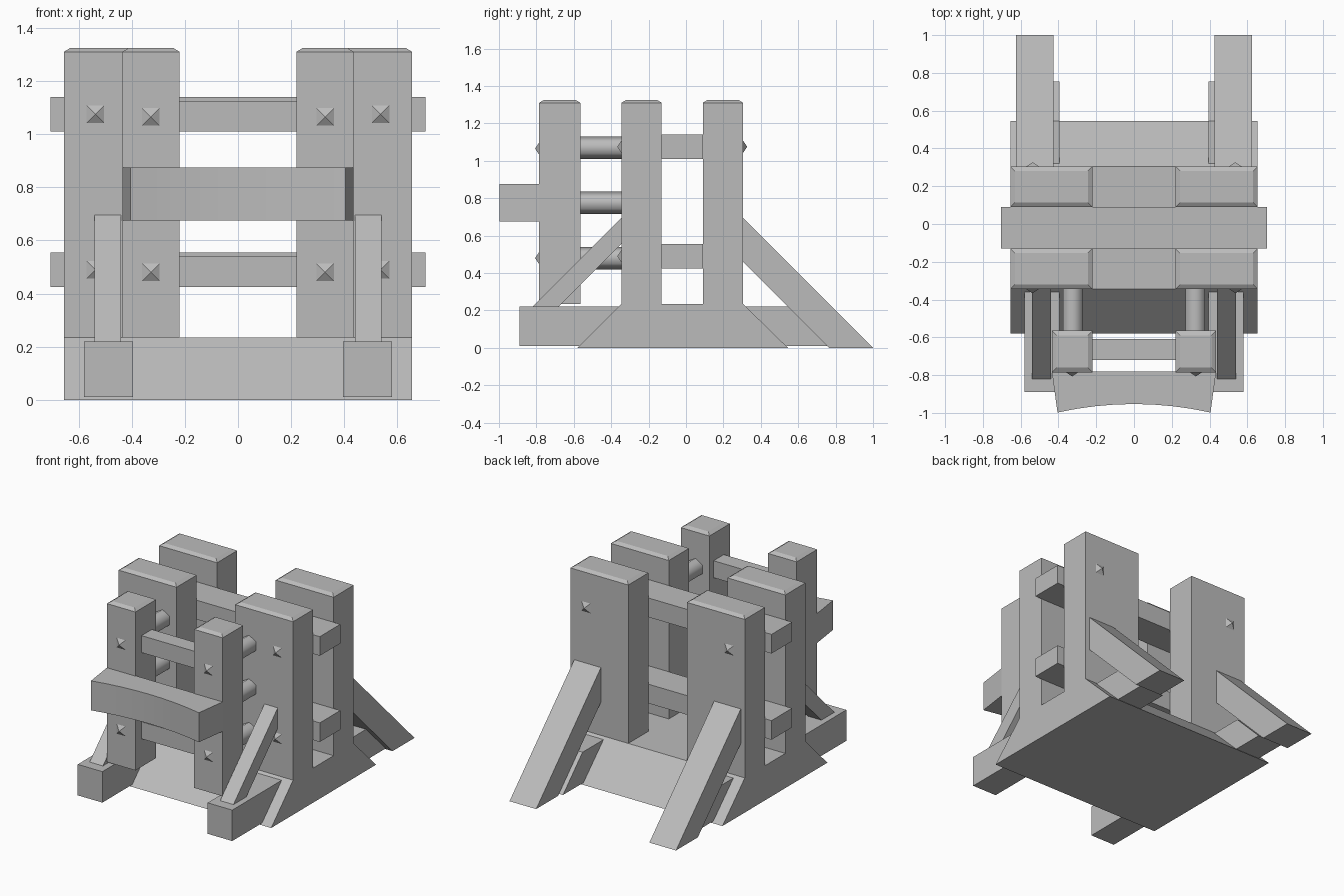
import bpy, bmesh, math
from mathutils import Matrix

cube = bpy.data.objects.get("Cube")
if cube:
    bpy.data.objects.remove(cube, do_unlink=True)

GREY = (0.5, 0.5, 0.5, 1.0)
mat = bpy.data.materials.new("plain grey")
mat.use_nodes = True
mat.diffuse_color = GREY
mat.node_tree.nodes["Principled BSDF"].inputs["Base Color"].default_value = GREY


def finish(name, bm):
    bmesh.ops.recalc_face_normals(bm, faces=bm.faces)
    mesh = bpy.data.meshes.new(name)
    bm.to_mesh(mesh)
    bm.free()
    mesh.materials.append(mat)
    obj = bpy.data.objects.new(name, mesh)
    bpy.context.collection.objects.link(obj)
    return obj


def loft(name, rings):
    """Skin a stack of matching closed rings and cap both ends."""
    bm = bmesh.new()
    loops = [[bm.verts.new(p) for p in ring] for ring in rings]
    n = len(loops[0])
    for a, b in zip(loops, loops[1:]):
        for i in range(n):
            j = (i + 1) % n
            bm.faces.new((a[i], a[j], b[j], b[i]))
    bm.faces.new(loops[0])
    bm.faces.new(loops[-1])
    return finish(name, bm)


def side_profile(name, x0, x1, outline):
    """Extrude a (y, z) outline along x."""
    return loft(name, [[(x, y, z) for y, z in outline] for x in (x0, x1)])


def beam(name, x, y0, y1, z0, z1):
    return side_profile(name, -x, x, [(y0, z0), (y1, z0), (y1, z1), (y0, z1)])


def post(name, x0, x1, y0, y1):
    """Square post with a chamfered top."""
    def ring(z, d):
        return [(x0 + d, y0 + d, z), (x1 - d, y0 + d, z),
                (x1 - d, y1 - d, z), (x0 + d, y1 - d, z)]
    return loft(name, [ring(0.235, 0), ring(1.31, 0), ring(1.325, 0.024)])


def stud(name, x, y, z, direction):
    """Four-sided pyramid nail head on a front or back face."""
    r, depth = 0.033, 0.022
    bm = bmesh.new()
    tip = bm.verts.new((x, y + direction * depth, z))
    base = [bm.verts.new((x + sx * r, y, z + sz * r))
            for sx, sz in ((-1, -1), (1, -1), (1, 1), (-1, 1))]
    bm.faces.new(base)
    for i in range(4):
        bm.faces.new((base[i], base[(i + 1) % 4], tip))
    return finish(name, bm)


def peg(name, x, z):
    """Six-sided smooth rod joining the front posts."""
    bm = bmesh.new()
    bmesh.ops.create_cone(bm, cap_ends=True, segments=6, radius1=0.06,
                          radius2=0.06, depth=0.24)
    bm.transform(Matrix.Translation((x, -0.455, z)) @ Matrix.Rotation(math.pi / 2, 4, "X"))
    for f in bm.faces:
        f.smooth = len(f.verts) == 4
    return finish(name, bm)


# Sloped base and cross beams
side_profile("base", -0.655, 0.655,
             [(-0.58, 0), (0.545, 0), (0.305, 0.235), (-0.345, 0.235)])
for level, z in (("lower", 0.425), ("upper", 1.01)):
    beam(level + "_cross_beam", 0.705, -0.13, 0.09, z, z + 0.13)
    beam(level + "_front_rail", 0.23, -0.72, -0.61, z, z + 0.115)

# Bumper with a concave front
STEPS = 8
bumper = []
for i in range(STEPS + 1):
    t = 2 * i / STEPS - 1
    front = -0.953 - 0.045 * t * t
    bumper.append([(0.435 * t, -0.78, 0.675), (0.405 * t, front, 0.675),
                   (0.405 * t, front, 0.875), (0.435 * t, -0.78, 0.875)])
bumper_obj = loft("bumper", bumper)
for face in bumper_obj.data.polygons:
    face.use_smooth = face.normal.y < -0.9

# Everything that repeats on each side
for side, s in (("left", 1), ("right", -1)):
    def span(a, b):
        return sorted((s * a, s * b))

    post(side + "_back_post", *span(0.22, 0.655), 0.09, 0.305)
    post(side + "_middle_post", *span(0.22, 0.655), -0.345, -0.13)
    post(side + "_front_post", *span(0.22, 0.435), -0.785, -0.565)

    side_profile(side + "_sill", *span(0.395, 0.58),
                 [(-0.89, 0.01), (0.755, 0.01), (0.545, 0.22), (-0.89, 0.22)])
    side_profile(side + "_back_brace", *span(0.425, 0.625),
                 [(0.305, 0.46), (0.765, 0), (1.0, 0), (0.305, 0.695)])
    side_profile(side + "_front_brace", *span(0.44, 0.54),
                 [(-0.345, 0.555), (-0.68, 0.22), (-0.82, 0.22), (-0.345, 0.695)])

    for level, z in (("lower", 0.48), ("middle", 0.775), ("upper", 1.07)):
        peg(f"{side}_{level}_peg", s * 0.325, z)
    for level, z in (("lower", 0.48), ("upper", 1.065)):
        stud(f"{side}_{level}_front_stud", s * 0.328, -0.785, z, -1)
        stud(f"{side}_{level}_middle_stud", s * 0.537, -0.345, z + 0.01, -1)
    stud(side + "_back_stud", s * 0.537, 0.305, 1.075, 1)
